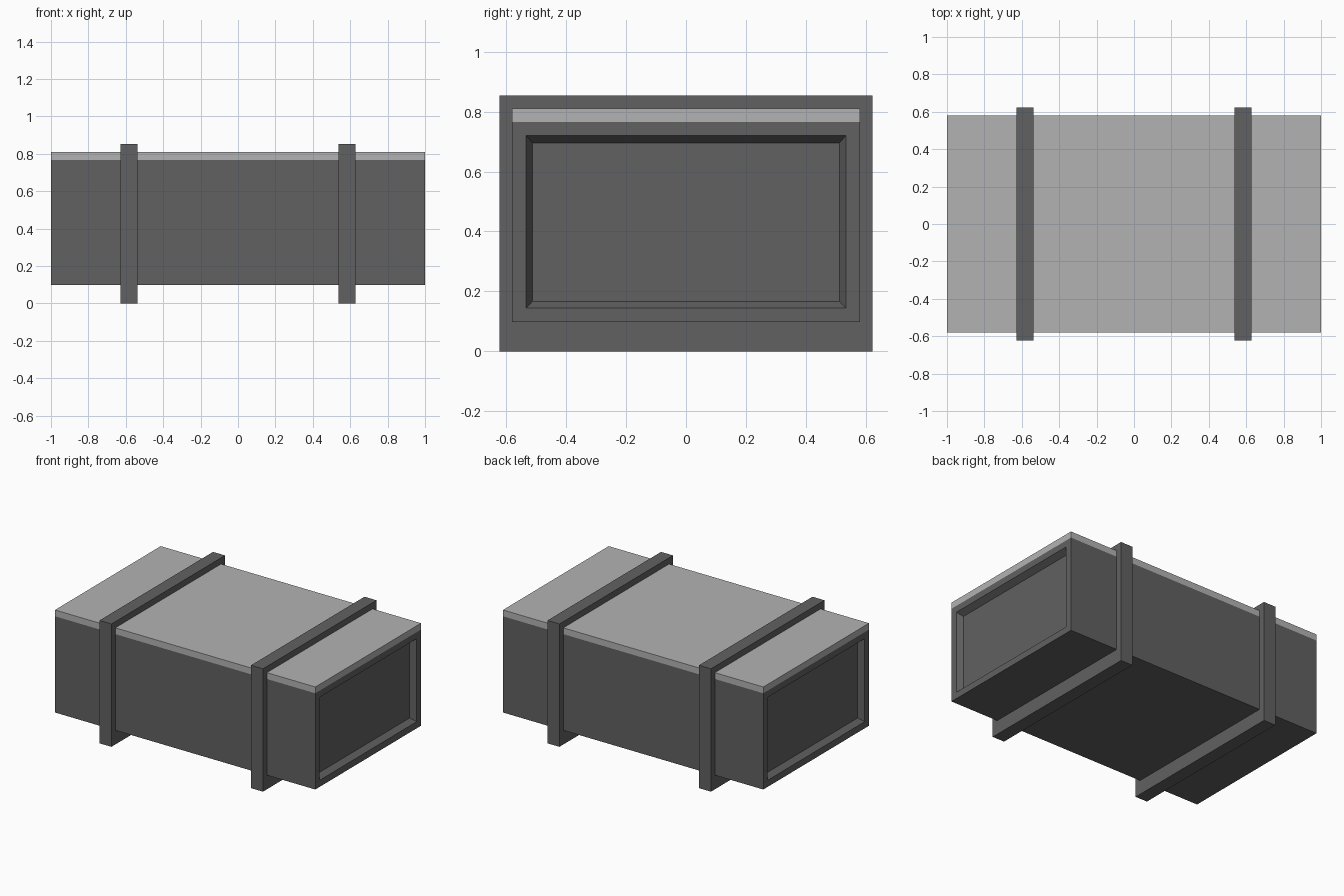
import bpy, bmesh

if "Cube" in bpy.data.objects:
    bpy.data.objects.remove(bpy.data.objects["Cube"])


def material(name, v):
    m = bpy.data.materials.new(name)
    m.diffuse_color = (v, v, v, 1)
    m.use_nodes = True
    m.node_tree.nodes["Principled BSDF"].inputs["Base Color"].default_value = m.diffuse_color
    return m


DARK = material("dark_grey", 0.12)
LIGHT = material("light_grey", 0.45)


def finish(name, bm, mat):
    bmesh.ops.recalc_face_normals(bm, faces=bm.faces)
    mesh = bpy.data.meshes.new(name)
    bm.to_mesh(mesh)
    bm.free()
    mesh.materials.append(mat)
    ob = bpy.data.objects.new(name, mesh)
    bpy.context.collection.objects.link(ob)
    return ob


def box(lo, hi):
    bm = bmesh.new()
    bmesh.ops.create_cube(bm, size=1)
    for v in bm.verts:
        v.co = [hi[i] if v.co[i] > 0 else lo[i] for i in range(3)]
    return bm


def rect(bm, x, y, z0, z1):
    return [bm.verts.new((x, a, b)) for a, b in ((-y, z0), (y, z0), (y, z1), (-y, z1))]


def bridge(bm, a, b):
    for i in range(4):
        j = (i + 1) % 4
        bm.faces.new((a[i], a[j], b[j], b[i]))


# Crate body with bevelled recessed panels in both ends
bm = bmesh.new()
rings = [rect(bm, s * x, y, z0, z1)
         for s, order in ((-1, 1), (1, -1))
         for x, y, z0, z1 in [(0.96, 0.512, 0.167, 0.695),
                              (1.0, 0.533, 0.144, 0.72),
                              (1.0, 0.58, 0.098, 0.766)][::order]]
for a, b in zip(rings, rings[1:]):
    bridge(bm, a, b)
bm.faces.new(rings[0])
bm.faces.new(rings[-1])
finish("crate_body", bm, DARK)

# Lid slab
finish("lid", box((-1, -0.58, 0.766), (1, 0.58, 0.81)), LIGHT)

# Two straps, each a closed rectangular loop around the crate
for name, x in (("left_strap", -0.582), ("right_strap", 0.582)):
    bm = bmesh.new()
    w = 0.046
    loops = [rect(bm, x - w, 0.58, 0.098, 0.81), rect(bm, x - w, 0.623, 0, 0.853),
             rect(bm, x + w, 0.623, 0, 0.853), rect(bm, x + w, 0.58, 0.098, 0.81)]
    for i in range(4):
        bridge(bm, loops[i], loops[(i + 1) % 4])
    finish(name, bm, DARK)
